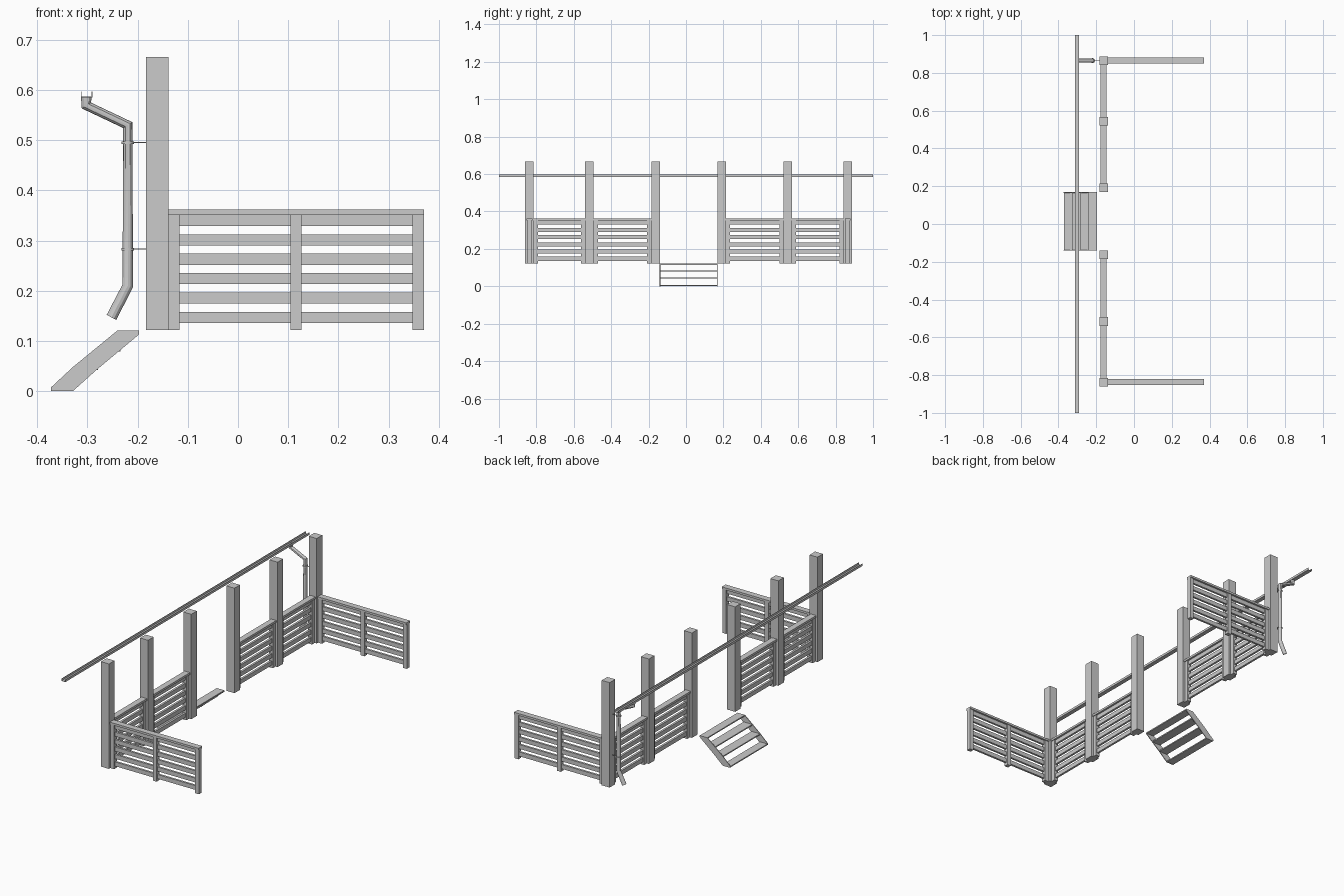
import bpy, bmesh
from mathutils import Vector

if "Cube" in bpy.data.objects:
    bpy.data.objects.remove(bpy.data.objects["Cube"])

CY = 0.014            # mirror plane of the porch
PX = -0.161           # line of the columns
Z0, ZR, ZT = 0.122, 0.351, 0.666
H = 0.0227            # column half width
PW = 0.022            # baluster post and slat width


def link_mesh(name, bm):
    bmesh.ops.recalc_face_normals(bm, faces=bm.faces)
    me = bpy.data.meshes.new(name)
    bm.to_mesh(me)
    bm.free()
    ob = bpy.data.objects.new(name, me)
    bpy.context.collection.objects.link(ob)
    return ob


def add_box(bm, lo, hi):
    lo, hi = Vector(lo), Vector(hi)
    c, s = (lo + hi) / 2, hi - lo
    for v in bmesh.ops.create_cube(bm, size=1)["verts"]:
        v.co = Vector((v.co.x * s.x, v.co.y * s.y, v.co.z * s.z)) + c


def extrude_y(name, pts, y0, y1):
    bm = bmesh.new()
    f = bm.faces.new([bm.verts.new((x, y0, z)) for x, z in pts])
    r = bmesh.ops.extrude_face_region(bm, geom=[f])
    vs = [g for g in r["geom"] if isinstance(g, bmesh.types.BMVert)]
    bmesh.ops.translate(bm, verts=vs, vec=(0, y1 - y0, 0))
    return link_mesh(name, bm)


def railing(name, axis, a, b, across, middle=False):
    """Slatted railing from a to b along the axis, centred on 'across'."""
    bm = bmesh.new()

    def part(p, q, half, z0, z1):
        if axis == "x":
            add_box(bm, (p, across - half, z0), (q, across + half, z1))
        else:
            add_box(bm, (across - half, p, z0), (across + half, q, z1))

    posts = [a, b - PW] + ([(a + b - PW) / 2] if middle else [])
    for p in posts:
        part(p, p + PW, PW / 2, Z0, ZR)
    stops = sorted(posts)
    for p, q in zip(stops, stops[1:]):
        for i in range(6):
            top = ZR - i * 0.0386
            part(p + PW, q, 0.0055, top - PW, top)
    part(a, b, 0.0155, ZR, 0.362)
    return link_mesh(name, bm)


# columns and railings, both sides of the entrance
offsets = (0.177, 0.53, 0.851)
for s, side in ((1, "right"), (-1, "left")):
    for i, o in enumerate(offsets):
        bm = bmesh.new()
        y = CY + s * o
        add_box(bm, (PX - H, y - H, Z0), (PX + H, y + H, ZT))
        link_mesh(f"column_{side}_{i + 1}", bm)
    for i, (p, q) in enumerate(zip(offsets, offsets[1:])):
        a, b = sorted((CY + s * (p + H), CY + s * (q - H)))
        railing(f"front_railing_{side}_{i + 1}", "y", a, b, PX)
    railing(f"side_railing_{side}", "x", PX + H, 0.37, CY + s * offsets[2], True)

# stair stringers
SW = 0.155
stringer = [(-0.372, 0), (-0.329, 0), (-0.281, 0.043), (-0.197, 0.113),
            (-0.197, 0.121), (-0.24, 0.121), (-0.329, 0.048), (-0.372, 0.008)]
for s, side in ((1, "right"), (-1, "left")):
    extrude_y(f"stair_stringer_{side}", stringer, CY + s * SW, CY + s * (SW - 0.004))

# stair treads
for i, (x0, x1, z) in enumerate(((-0.371, -0.329, 0.007), (-0.328, -0.279, 0.048),
                                 (-0.284, -0.234, 0.085), (-0.24, -0.197, 0.121))):
    bm = bmesh.new()
    add_box(bm, (x0, CY - SW + 0.004, z - 0.006), (x1, CY + SW - 0.004, z))
    link_mesh(f"stair_tread_{i + 1}", bm)

# open gutter channel
t = 0.0015
gx0, gx1, gz0, gz1 = -0.313, -0.290, 0.585, 0.597
extrude_y("gutter", [(gx0, gz1), (gx0, gz0), (gx1, gz0), (gx1, gz1),
                     (gx1 - t, gz1), (gx1 - t, gz0 + t), (gx0 + t, gz0 + t), (gx0 + t, gz1)],
          -1, 1)

# downpipe
DY, DX = CY + offsets[2], -0.2195
cu = bpy.data.curves.new("downpipe", "CURVE")
cu.dimensions = "3D"
cu.bevel_depth = 0.0108
cu.bevel_resolution = 4
path = [(-0.302, 0.587), (-0.302, 0.569), (DX, 0.530), (DX, 0.210), (-0.252, 0.147)]
sp = cu.splines.new("POLY")
sp.points.add(len(path) - 1)
for p, (x, z) in zip(sp.points, path):
    p.co = (x, DY, z, 1)
sp.use_smooth = True
pipe = bpy.data.objects.new("downpipe", cu)
bpy.context.collection.objects.link(pipe)
bpy.ops.object.select_all(action="DESELECT")
pipe.select_set(True)
bpy.context.view_layer.objects.active = pipe
bpy.ops.object.convert(target="MESH")
bpy.ops.object.shade_smooth_by_angle(angle=0.45)

# pipe clamps with wall rods
for i, z in enumerate((0.283, 0.495)):
    bpy.ops.mesh.primitive_cylinder_add(vertices=20, radius=0.0128, depth=0.005,
                                        location=(DX, DY, z))
    bpy.context.object.name = f"pipe_clamp_{i + 1}"
    bpy.ops.object.shade_smooth_by_angle()
    bm = bmesh.new()
    add_box(bm, (DX + 0.011, DY - 0.001, z - 0.001), (PX - H, DY + 0.001, z + 0.001))
    link_mesh(f"clamp_rod_{i + 1}", bm)
